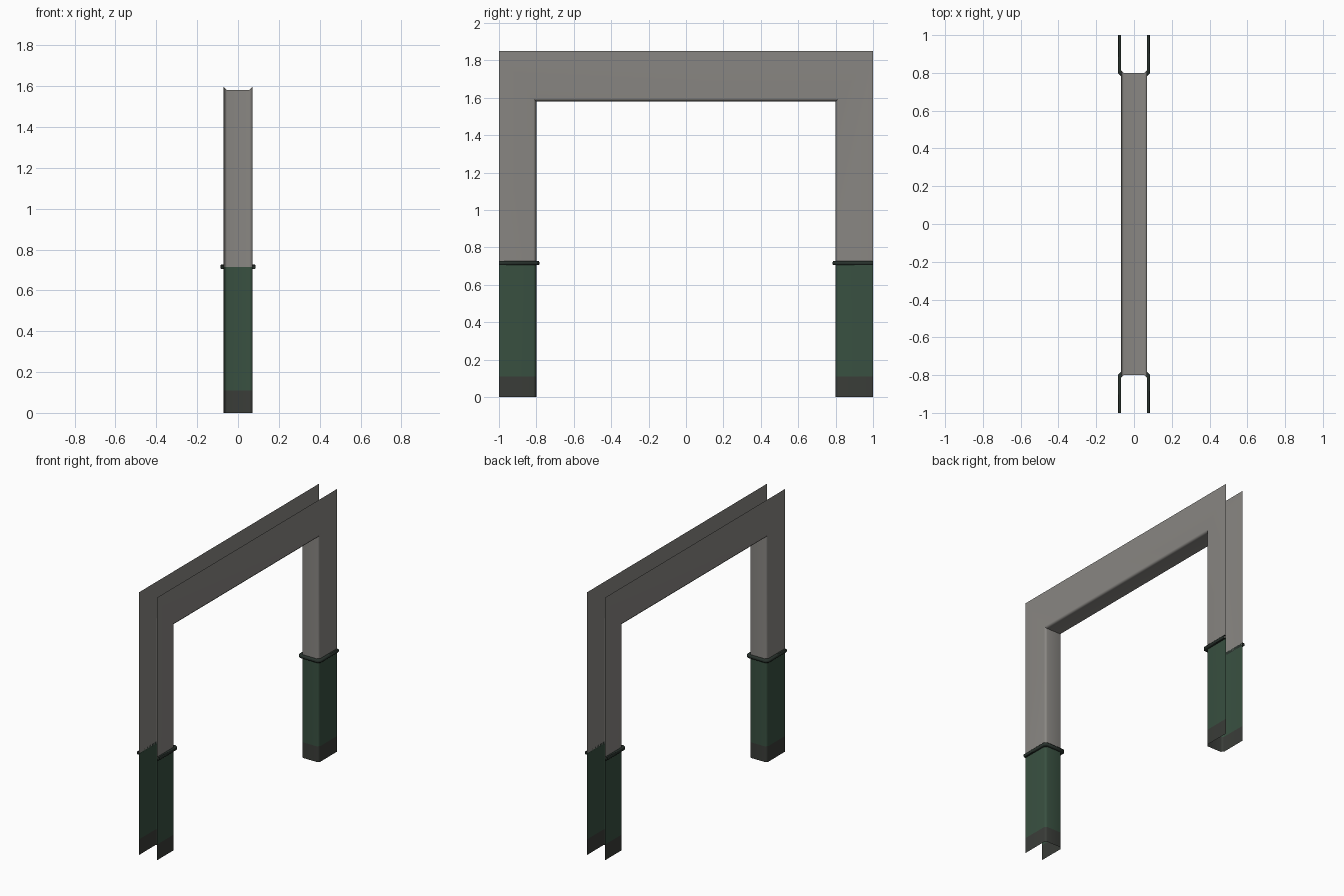
import bpy
import bmesh
import math

cube = bpy.data.objects.get("Cube")
if cube:
    bpy.data.objects.remove(cube)


def material(name, r, g, b):
    m = bpy.data.materials.new(name)
    m.use_nodes = True
    m.diffuse_color = (r, g, b, 1)
    bsdf = next(n for n in m.node_tree.nodes if n.type == 'BSDF_PRINCIPLED')
    bsdf.inputs["Base Color"].default_value = (r, g, b, 1)
    bsdf.inputs["Roughness"].default_value = 0.8
    return m


PLASTER = material("warm grey plaster", 0.25, 0.24, 0.225)
GREEN = material("dark green paint", 0.04, 0.08, 0.052)
BASE = material("charcoal skirting", 0.042, 0.046, 0.04)
TRIM = material("dark trim", 0.022, 0.032, 0.026)

HALF_X, JAMB, SOFFIT, END, TOP, BEVEL = 0.07, 0.80, 1.58, 1.0, 1.85, 0.016
BASE_TOP, DADO = 0.11, 0.715


def grid_object(name, rows, mats, closed=False):
    """Skin quads between successive rows of points."""
    bm = bmesh.new()
    rings = [[bm.verts.new(p) for p in row] for row in rows]
    for a, b in zip(rings, rings[1:]):
        n = len(a)
        for i in range(n if closed else n - 1):
            j = (i + 1) % n
            bm.faces.new((a[i], a[j], b[j], b[i]))
    mesh = bpy.data.meshes.new(name)
    bm.to_mesh(mesh)
    bm.free()
    obj = bpy.data.objects.new(name, mesh)
    bpy.context.collection.objects.link(obj)
    for m in mats:
        mesh.materials.append(m)
    bpy.ops.object.select_all(action='DESELECT')
    obj.select_set(True)
    bpy.context.view_layer.objects.active = obj
    bpy.ops.object.shade_smooth_by_angle(angle=math.radians(50))
    return obj


def section(grow=0.0):
    """Chamfered U: x and distance along y from the middle of the opening."""
    w, j = HALF_X + grow, JAMB - grow
    half = [(w, END), (w, j + BEVEL), (w - BEVEL, j)]
    return half + [(-x, y) for x, y in reversed(half)]


# Wall shell: U section swept up one pier, across the lintel, down the other
def pier_row(z, side):
    return [(x, side * y, z) for x, y in section()]


def corner_row(side):
    return [(x, side * y, TOP if y == END else SOFFIT + y - JAMB)
            for x, y in section()]


heights = (0, BASE_TOP, DADO)
rows = [pier_row(z, -1) for z in heights] + [corner_row(-1), corner_row(1)]
rows += [pier_row(z, 1) for z in reversed(heights)]
wall = grid_object("archway_wall", rows, [PLASTER, GREEN, BASE])
for face in wall.data.polygons:
    z = face.center.z
    face.material_index = 2 if z < BASE_TOP else 1 if z < DADO else 0
wall.modifiers.new("Flat panels", 'WEIGHTED_NORMAL').keep_sharp = True

# Dado trim: small rounded moulding wrapped around each pier
profile = [(0, 0.705), (0.012, 0.705), (0.016, 0.71),
           (0.016, 0.722), (0.012, 0.727), (0, 0.727)]
for label, side in (("front", -1), ("back", 1)):
    loops = [[(x, side * y, z) for x, y in section(g)] for g, z in profile]
    trim_rows = [list(r) for r in zip(*loops)]
    if side < 0:
        trim_rows.reverse()
    grid_object(label + "_dado_trim", trim_rows, [TRIM], closed=True)

# Outward normals
for obj in (wall,):
    bm = bmesh.new()
    bm.from_mesh(obj.data)
    lining = [f for f in bm.faces if abs(f.normal.z) > 0.9]
    if lining and lining[0].normal.z > 0:
        bmesh.ops.reverse_faces(bm, faces=bm.faces)
    bm.to_mesh(obj.data)
    bm.free()
